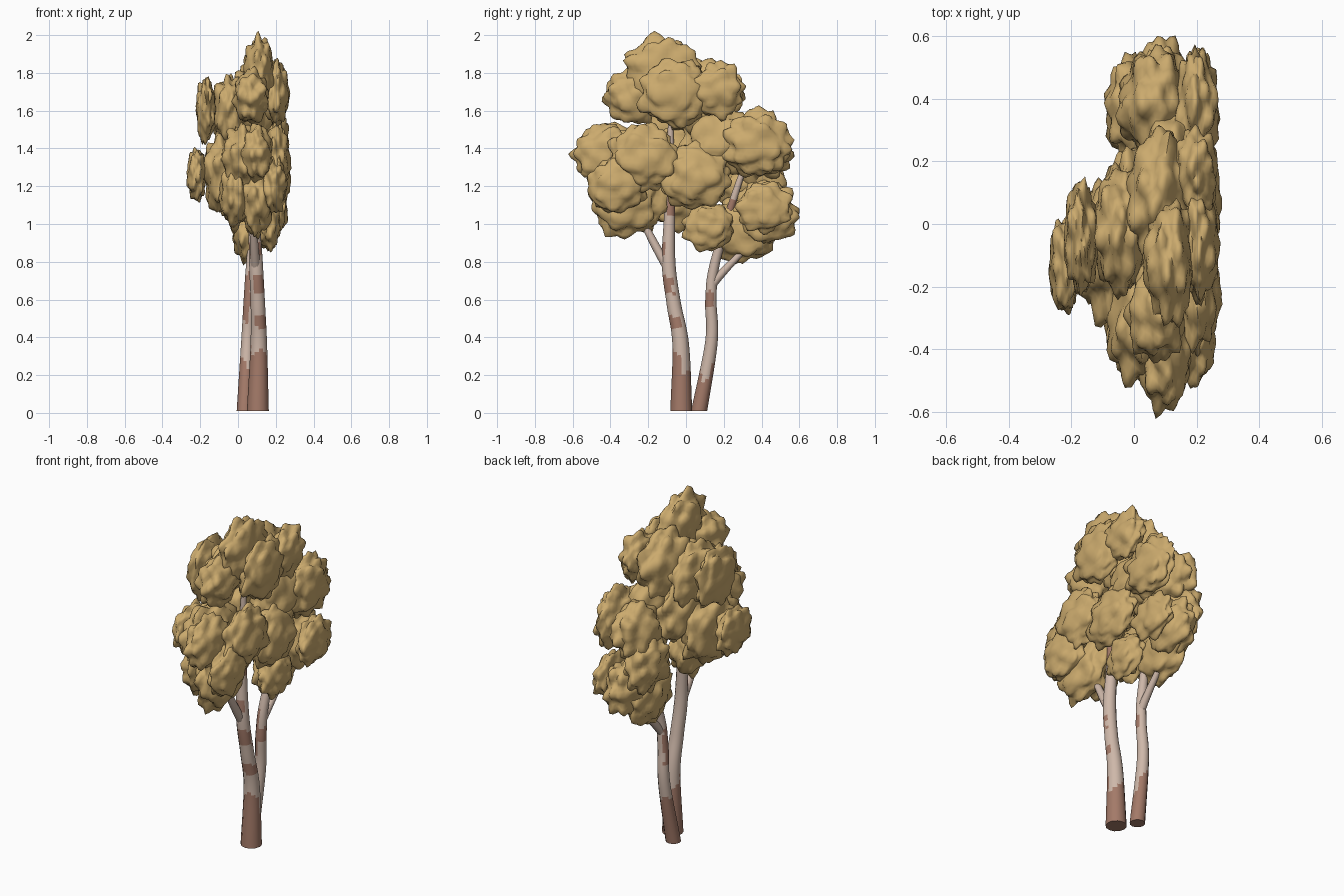
import bpy, bmesh, math, random
from mathutils import Vector, noise

if "Cube" in bpy.data.objects:
    bpy.data.objects.remove(bpy.data.objects["Cube"])

random.seed(7)


def material(name, rgb):
    m = bpy.data.materials.new(name)
    m.diffuse_color = (*rgb, 1)
    m.use_nodes = True
    m.node_tree.nodes["Principled BSDF"].inputs["Base Color"].default_value = m.diffuse_color
    return m


LEAF = material("tan_leaf", (0.60, 0.405, 0.155))
PALE = material("pale_bark", (0.62, 0.48, 0.40))
BROWN = material("brown_bark", (0.37, 0.195, 0.14))


def finish(bm, name, mats, angle):
    bmesh.ops.recalc_face_normals(bm, faces=bm.faces)
    me = bpy.data.meshes.new(name)
    bm.to_mesh(me)
    bm.free()
    for m in mats:
        me.materials.append(m)
    ob = bpy.data.objects.new(name, me)
    bpy.context.collection.objects.link(ob)
    bpy.context.view_layer.objects.active = ob
    ob.select_set(True)
    bpy.ops.object.shade_smooth_by_angle(angle=math.radians(angle))
    ob.select_set(False)


def spline(pts, step=0.02):
    """Catmull-Rom samples of (x, y, z, radius) points."""
    P = [Vector(p) for p in pts]
    P = [2 * P[0] - P[1]] + P + [2 * P[-1] - P[-2]]
    out = []
    for a, b, c, d in zip(P, P[1:], P[2:], P[3:]):
        n = max(2, int((c - b).length / step))
        for i in range(n):
            t = i / n
            out.append(0.5 * (2 * b + (c - a) * t + (2 * a - 5 * b + 4 * c - d) * t * t
                              + (3 * b - a - 3 * c + d) * t ** 3))
    return out + [P[-2]]


def limb(name, pts, base=0.0, lean=(0, 0), patches=(), sides=12):
    """Tapered tube; brown bark near the ground and in ragged patches."""
    bm = bmesh.new()
    S = spline(pts)
    rings = []
    for i, s in enumerate(S):
        t = (S[min(i + 1, len(S) - 1)] - S[max(i - 1, 0)]).xyz.normalized()
        if i == 0 and base:
            t = Vector((0, 0, 1))
        u = Vector((0, 1, 0)).cross(t).normalized()
        v = t.cross(u)
        rings.append([bm.verts.new(s.xyz + s.w * (math.cos(k * math.tau / sides) * u
                                                  + math.sin(k * math.tau / sides) * v))
                      for k in range(sides)])
    for a, b in zip(rings, rings[1:]):
        for k in range(sides):
            f = bm.faces.new((a[k], a[(k + 1) % sides], b[(k + 1) % sides], b[k]))
            c = f.calc_center_median()
            wob = noise.noise(c * 17)
            ang = math.tau * (k + 0.5) / sides
            # each patch is a height, a half height and a facing angle
            near = any(abs(c.z - z) < h * (1 + 0.6 * wob)
                       and math.cos(ang - math.radians(way)) > 0.35 + 0.5 * wob
                       for z, h, way in patches)
            edge = base + lean[0] * math.cos(ang) + lean[1] * math.sin(ang)
            f.material_index = int(c.z < edge + 0.10 * wob or near)
    bm.faces.new(rings[0]).material_index = int(base > 0)
    bm.faces.new(rings[-1])
    finish(bm, name, (PALE, BROWN), 50)


# trunks and forks
limb("front_trunk", [(0.105, -0.025, 0.01, 0.058), (0.11, -0.028, 0.36, 0.044),
                     (0.105, -0.065, 0.58, 0.038), (0.095, -0.092, 0.8, 0.036),
                     (0.085, -0.085, 1.12, 0.027), (0.1, -0.08, 1.68, 0.01)],
     0.31, (-0.03, -0.06), [(0.68, 0.05, 310), (0.48, 0.03, 320), (0.87, 0.03, 250),
                            (1.1, 0.04, 40)])
limb("front_fork", [(0.095, -0.08, 0.74, 0.026), (0.085, -0.17, 0.9, 0.022),
                    (0.075, -0.27, 1.1, 0.015), (0.07, -0.34, 1.28, 0.009)])
limb("back_trunk", [(0.035, 0.07, 0.01, 0.042), (0.05, 0.135, 0.38, 0.033),
                    (0.06, 0.132, 0.6, 0.03), (0.07, 0.155, 0.8, 0.026),
                    (0.1, 0.28, 1.22, 0.017), (0.1, 0.36, 1.42, 0.009)],
     0.24, (-0.04, 0.02), [(0.59, 0.13, 200), (0.6, 0.035, 330), (1.1, 0.03, 0)])
limb("back_fork", [(0.065, 0.14, 0.68, 0.023), (0.07, 0.2, 0.75, 0.021),
                   (0.085, 0.42, 0.98, 0.009)])

# leaf clumps: centre, radius and half width, grouped by part of the tree
CLUMPS = {
    "crown": [(0.115, -0.12, 1.81, 0.2, 0.085), (0.205, -0.06, 1.69, 0.19, 0.065),
              (0.2, 0.16, 1.71, 0.155, 0.07), (0.07, -0.28, 1.67, 0.16, 0.095),
              (0.08, 0.08, 1.66, 0.22, 0.11), (-0.045, -0.02, 1.59, 0.21, 0.09),
              (-0.17, -0.04, 1.6, 0.19, 0.055)],
    "front": [(0.205, -0.22, 1.35, 0.19, 0.07), (0.1, -0.43, 1.37, 0.175, 0.085),
              (0.02, -0.3, 1.34, 0.21, 0.11), (0.1, -0.31, 1.12, 0.2, 0.09),
              (0.19, -0.37, 1.2, 0.16, 0.07), (-0.01, -0.29, 1.16, 0.19, 0.09)],
    "middle": [(-0.22, -0.13, 1.26, 0.155, 0.055), (-0.09, -0.08, 1.27, 0.23, 0.1),
               (-0.02, -0.04, 1.16, 0.19, 0.085), (0.0, 0.05, 1.4, 0.21, 0.11),
               (0.2, 0.05, 1.25, 0.19, 0.075), (0.12, 0.17, 1.43, 0.2, 0.12)],
    "back": [(0.2, 0.37, 1.42, 0.19, 0.07), (0.06, 0.38, 1.38, 0.18, 0.11),
             (0.09, 0.42, 1.06, 0.18, 0.1), (0.21, 0.41, 1.09, 0.15, 0.055),
             (0.05, 0.3, 0.97, 0.19, 0.085), (0.16, 0.12, 0.99, 0.14, 0.065),
             (0.0, 0.37, 1.19, 0.18, 0.09)],
}


def leaf_clump(name, x, y, z, r, rx):
    """Ball narrowed across x and covered in pointed leafy tufts."""
    bm = bmesh.new()
    bmesh.ops.create_icosphere(bm, subdivisions=4, radius=1)
    turn = Vector([random.uniform(-9, 9) for _ in range(3)])
    # tufts spread evenly by a spiral, then jittered
    tips = []
    for i in range(44):
        h = 1 - (2 * i + 1) / 44
        w, a = math.sqrt(1 - h * h), i * 2.4 + turn.x
        jit = Vector([random.uniform(-0.2, 0.2) for _ in range(3)])
        tips.append(((Vector((h, w * math.cos(a), w * math.sin(a))) + jit).normalized(),
                     random.uniform(0.12, 0.32)))
    for v in bm.verts:
        n = v.co.normalized()
        tuft = max(s * max(0, 1 - n.angle(t) / 0.36) for t, s in tips)
        k = r * (0.85 + tuft + 0.16 * noise.noise(n * 2 + turn))
        v.co = (x + n.x * k * rx / r, y + n.y * k, z + n.z * k * 0.93)
    finish(bm, name, (LEAF,), 75)


for part, clumps in CLUMPS.items():
    for i, c in enumerate(clumps):
        leaf_clump(f"{part}_leaf_clump_{i + 1}", *c)
